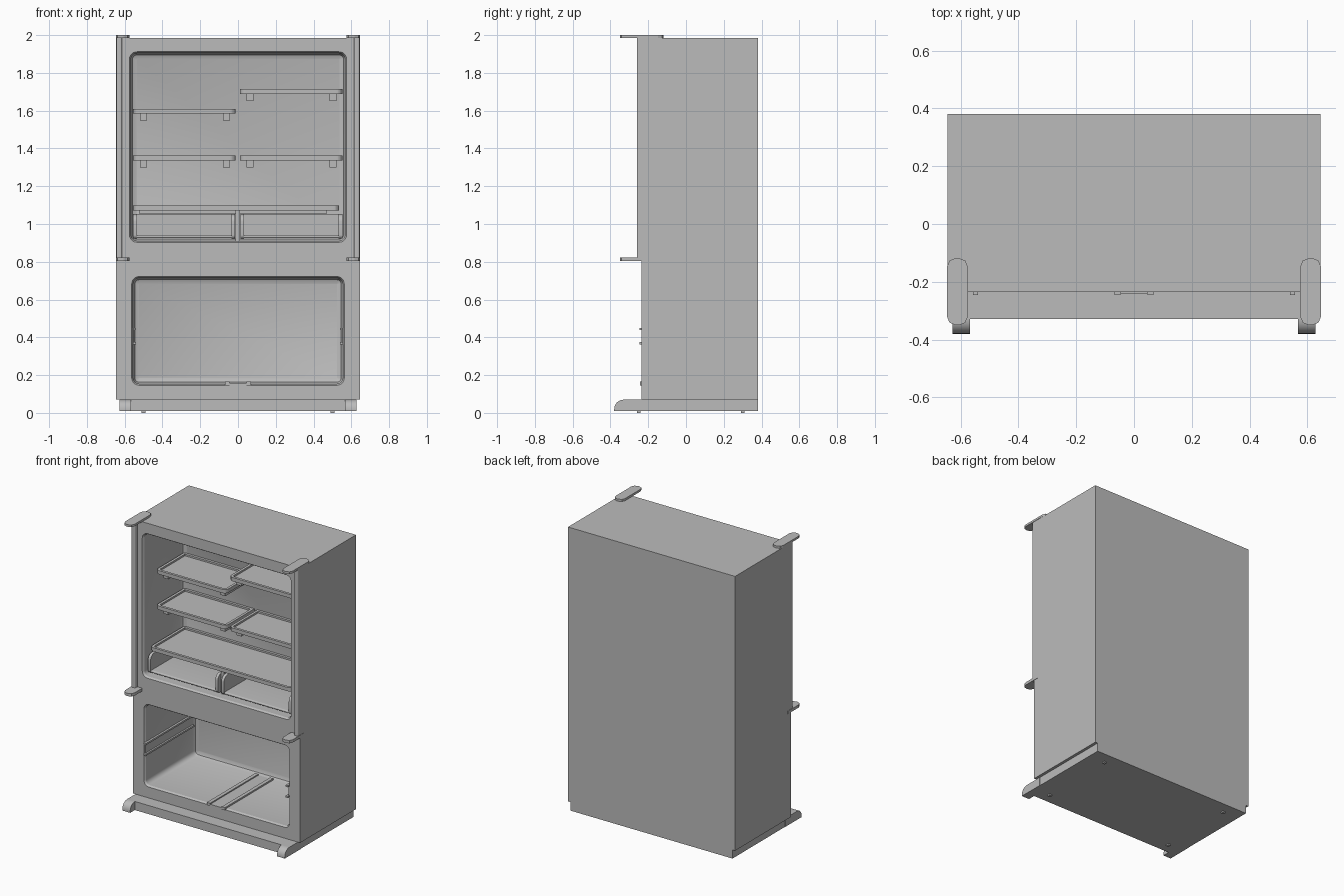
import bpy, bmesh, math
from mathutils import Vector

cube = bpy.data.objects.get("Cube")
if cube:
    bpy.data.objects.remove(cube, do_unlink=True)

grey = bpy.data.materials.new("light_grey")
grey.use_nodes = True
COLOUR = (0.5, 0.5, 0.5, 1)
grey.diffuse_color = COLOUR
grey.node_tree.nodes["Principled BSDF"].inputs["Base Color"].default_value = COLOUR

FRONT, BACK, SIDE, TOP = -0.235, 0.38, 0.645, 1.985


def rounded(a0, a1, b0, b1, radii, steps=6):
    """Rounded rectangle; radii run from the low-low corner counter-clockwise."""
    if not isinstance(radii, tuple):
        radii = (radii,) * 4
    corners = ((a0, b0, 1, 1), (a1, b0, -1, 1), (a1, b1, -1, -1), (a0, b1, 1, -1))
    pts = []
    for i, ((a, b, sa, sb), r) in enumerate(zip(corners, radii)):
        r = max(r, 0.001)
        for k in range(steps + 1):
            t = math.pi + (i + k / steps) * math.pi / 2
            pts.append((a + sa * r + r * math.cos(t), b + sb * r + r * math.sin(t)))
    return pts


def place(pts, axis, d):
    """Lift a 2D outline to 3D at distance d along an axis."""
    if axis == "x":
        return [Vector((d, a, b)) for a, b in pts]
    if axis == "y":
        return [Vector((a, d, b)) for a, b in pts]
    return [Vector((a, b, d)) for a, b in pts]


def loft(name, rings):
    """Closed solid through a series of equal-length rings."""
    bm = bmesh.new()
    loops = [[bm.verts.new(p) for p in ring] for ring in rings]
    n = len(loops[0])
    for lo, hi in zip(loops, loops[1:]):
        for i in range(n):
            j = (i + 1) % n
            bm.faces.new((lo[i], lo[j], hi[j], hi[i]))
    bm.faces.new(loops[0][::-1])
    bm.faces.new(loops[-1])
    bmesh.ops.recalc_face_normals(bm, faces=bm.faces)
    mesh = bpy.data.meshes.new(name)
    bm.to_mesh(mesh)
    bm.free()
    mesh.materials.append(grey)
    obj = bpy.data.objects.new(name, mesh)
    bpy.context.collection.objects.link(obj)
    return obj


def prism(name, pts, axis, d0, d1):
    return loft(name, [place(pts, axis, d0), place(pts, axis, d1)])


def box(name, x0, x1, y0, y1, z0, z1):
    return prism(name, [(x0, y0), (x1, y0), (x1, y1), (x0, y1)], "z", z0, z1)


def smooth(obj):
    bpy.ops.object.select_all(action="DESELECT")
    obj.select_set(True)
    bpy.context.view_layer.objects.active = obj
    bpy.ops.object.shade_smooth_by_angle(angle=math.radians(32))


# Cabinet with two hollow compartments
cabinet = box("cabinet", -SIDE, SIDE, FRONT, BACK, 0.07, TOP)


def hollow(name, half, z0, z1, back):
    rings = []
    for y, inset in ((FRONT - 0.02, 0), (FRONT, 0), (FRONT + 0.012, 0.008),
                     (back - 0.03, 0.008), (back - 0.009, 0.017), (back, 0.038)):
        radius = max(0.04 - inset, 0.004)
        rings.append(place(rounded(-half + inset, half - inset, z0 + inset, z1 - inset, radius), "y", y))
    cutter = loft(name, rings)
    cutter.hide_render = True
    cutter.hide_viewport = True
    mod = cabinet.modifiers.new(name, "BOOLEAN")
    mod.operation = "DIFFERENCE"
    mod.solver = "EXACT"
    mod.object = cutter
    return cutter


UPPER_BACK, LOWER_BACK = 0.2, 0.32
cutters = [hollow("upper_cutter", 0.575, 0.903, 1.912, UPPER_BACK),
           hollow("lower_cutter", 0.563, 0.146, 0.722, LOWER_BACK)]
bpy.context.view_layer.objects.active = cabinet
for mod in list(cabinet.modifiers):
    bpy.ops.object.modifier_apply(modifier=mod.name)
for cutter in cutters:
    bpy.data.objects.remove(cutter, do_unlink=True)
smooth(cabinet)

# Plinth, front feet and small levelling pads
box("plinth", -0.625, 0.625, -0.328, BACK, 0.01, 0.07)
foot_outline = rounded(-0.38, -0.2, 0.01, 0.07, (0, 0, 0, 0.05))
for side, s in (("left", 1), ("right", -1)):
    smooth(prism(side + "_foot", foot_outline, "x", s * 0.567, s * 0.627))
    for end, y in (("front", -0.25), ("back", 0.3)):
        box(f"{side}_{end}_pad", s * 0.5 - 0.01, s * 0.5 + 0.01, y - 0.01, y + 0.01, 0, 0.012)

# Hinge plates with clipped corners and the edge bars between them
for side, s in (("left", 1), ("right", -1)):
    lo, hi = sorted((s * 0.575, s * 0.647))
    prism(side + "_top_hinge", rounded(lo, hi, -0.35, -0.118, 0.03, 2), "z", TOP, 2.0)
    prism(side + "_lower_hinge", rounded(lo, hi, -0.35, -0.2, (0.03, 0.03, 0, 0), 2), "z", 0.803, 0.823)
    lo, hi = sorted((s * 0.613, s * 0.644))
    smooth(prism(side + "_edge_bar", rounded(lo, hi, -0.26, FRONT + 0.005, (0.008, 0.008, 0, 0), 3),
                 "z", 0.82, TOP))


# Shelves: rimmed trays with a recessed panel
def shelf(name, x0, x1, front, z):
    def ring(inset, height):
        return place(rounded(x0 + inset, x1 - inset, front + inset, UPPER_BACK - inset,
                             (0.03 - inset, 0.03 - inset, 0, 0)), "z", height)
    return loft(name, [ring(0, z - 0.026), ring(0, z), ring(0.018, z), ring(0.018, z - 0.012)])


for name, x0, z in (("upper_left_shelf", 0.01, 1.714), ("upper_right_shelf", -0.555, 1.61),
                    ("middle_left_shelf", 0.01, 1.362), ("middle_right_shelf", -0.555, 1.362)):
    shelf(name, x0, x0 + 0.542, -0.115, z)
    for i, x in enumerate((x0 + 0.035, x0 + 0.475)):
        box(f"{name}_arm_{i + 1}", x, x + 0.037, -0.08, UPPER_BACK, z - 0.062, z - 0.02)
shelf("wide_shelf", -0.555, 0.535, -0.18, 1.097)
box("wide_shelf_support", -0.525, 0.47, -0.15, UPPER_BACK, 1.055, 1.075)

# Crisper trays: floor, back and rounded side walls
wall = rounded(-0.2, UPPER_BACK, 0.922, 1.052, (0.02, 0, 0, 0.04))
for side, x0, x1 in (("left", 0.012, 0.552), ("right", -0.555, -0.015)):
    for part, xa in (("inner", x0), ("outer", x1 - 0.02)):
        smooth(prism(f"{side}_tray_{part}_wall", wall, "x", xa, xa + 0.02))
    floor = rounded(-0.195, UPPER_BACK, 0.925, 0.942, (0.008, 0, 0, 0.008))
    smooth(prism(side + "_tray_floor", floor, "x", x0 + 0.01, x1 - 0.01))
    box(side + "_tray_back", x0 + 0.01, x1 - 0.01, 0.17, UPPER_BACK, 0.93, 1.052)
box("tray_divider", -0.013, 0.01, -0.17, UPPER_BACK, 0.905, 1.072)

# Drawer runners in the lower compartment
for side, s in (("left", 1), ("right", -1)):
    lo, hi = sorted((s * 0.552, s * 0.57))
    plate = sorted((s * 0.552, s * 0.557))
    box(side + "_runner_plate", *plate, FRONT + 0.005, LOWER_BACK - 0.03, 0.365, 0.45)
    lip = sorted((s * 0.54, s * 0.557))
    for edge, z in (("upper", 0.438), ("lower", 0.363)):
        box(f"{side}_runner_{edge}_lip", *lip, -0.246, LOWER_BACK - 0.03, z, z + 0.012)
box("floor_runner_plate", -0.07, 0.07, -0.242, LOWER_BACK - 0.03, 0.146, 0.157)
for side, x in (("left", 0.045), ("right", -0.07)):
    box(side + "_floor_runner", x, x + 0.025, -0.244, LOWER_BACK - 0.03, 0.146, 0.165)
